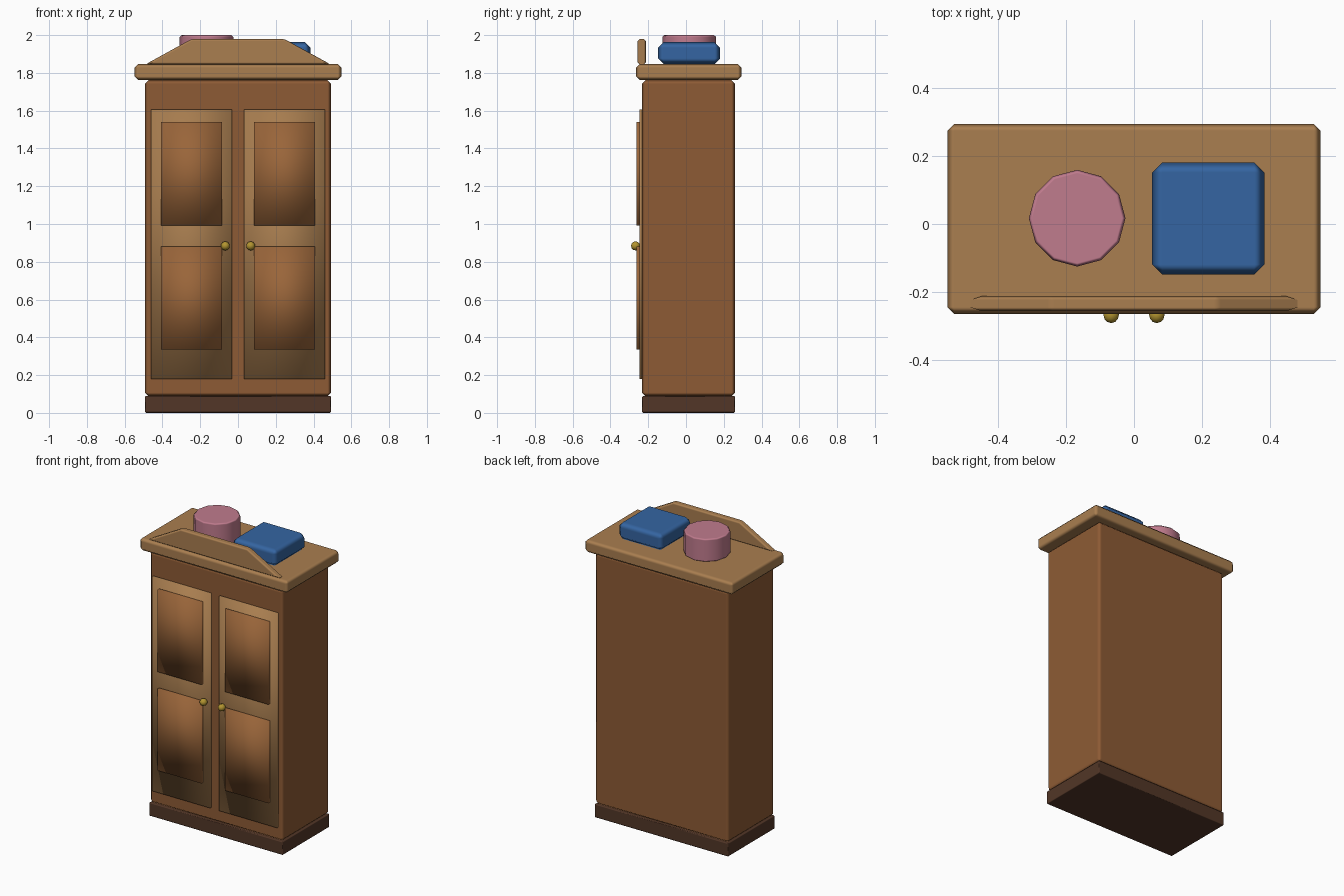
import bpy, bmesh, math
from mathutils import Matrix

if "Cube" in bpy.data.objects:
    bpy.data.objects.remove(bpy.data.objects["Cube"])


def material(name, r, g, b):
    m = bpy.data.materials.new(name)
    m.diffuse_color = (r, g, b, 1)
    m.use_nodes = True
    m.node_tree.nodes["Principled BSDF"].inputs["Base Color"].default_value = m.diffuse_color
    return m


WOOD = material("wood", 0.27, 0.105, 0.035, )
LIGHT = material("light_wood", 0.40, 0.21, 0.08)
PANEL = material("panel_wood", 0.32, 0.13, 0.042)
DARK = material("dark_wood", 0.085, 0.037, 0.02)
BRASS = material("brass", 0.45, 0.30, 0.03)
PINK = material("pink", 0.53, 0.20, 0.27)
BLUE = material("blue", 0.035, 0.13, 0.36)


def finish(name, bm, mat, bevel=0):
    bmesh.ops.recalc_face_normals(bm, faces=bm.faces)
    for f in bm.faces:
        f.smooth = True
    me = bpy.data.meshes.new(name)
    bm.to_mesh(me)
    bm.free()
    me.materials.append(mat)
    ob = bpy.data.objects.new(name, me)
    bpy.context.collection.objects.link(ob)
    if bevel:
        mod = ob.modifiers.new("bevel", 'BEVEL')
        mod.width = bevel
        mod.segments = 1
        mod.limit_method = 'ANGLE'
        mod.angle_limit = math.radians(35 if name == "hat_box" else 20)
        mod.harden_normals = True
    return ob


def box(name, x, y, z, mat, bevel=0):
    """Box from (min, max) ranges on each axis."""
    bm = bmesh.new()
    bmesh.ops.create_cube(bm, size=1)
    for v in bm.verts:
        v.co = [r[0] if c < 0 else r[1] for c, r in zip(v.co, (x, y, z))]
    return finish(name, bm, mat, bevel)


# Carcass
box("plinth", (-0.493, 0.493), (-0.233, 0.26), (0, 0.09), DARK, 0.006)
box("body", (-0.493, 0.493), (-0.233, 0.26), (0.088, 1.762), WOOD, 0.02)
box("cornice", (-0.548, 0.548), (-0.264, 0.294), (1.762, 1.847), LIGHT, 0.02)

# Pediment board on the front of the cornice
bm = bmesh.new()
profile = [(-0.49, 1.845), (0.49, 1.845), (0.245, 1.98), (-0.245, 1.98)]
face = bm.faces.new([bm.verts.new((x, -0.256, z)) for x, z in profile])
ext = bmesh.ops.extrude_face_region(bm, geom=[face])
for v in ext["geom"]:
    if isinstance(v, bmesh.types.BMVert):
        v.co.y = -0.212
finish("pediment", bm, LIGHT, 0.011)

# Doors with two raised panels and a knob each
for side, s in (("left", -1), ("right", 1)):
    def span(a, b):
        return tuple(sorted((s * a, s * b)))
    box(side + "_door", span(0.032, 0.46), (-0.247, -0.225), (0.18, 1.606), LIGHT)
    for level, z in (("upper", (0.992, 1.54)), ("lower", (0.335, 0.88))):
        box(f"{side}_{level}_panel", span(0.086, 0.408), (-0.262, -0.24), z, PANEL)
    bm = bmesh.new()
    bmesh.ops.create_uvsphere(bm, u_segments=10, v_segments=6, radius=0.024,
                              matrix=Matrix.Translation((s * 0.067, -0.267, 0.884))
                              @ Matrix.Rotation(math.pi / 2, 4, 'X'))
    finish(side + "_knob", bm, BRASS)

# Boxes stored on top
bm = bmesh.new()
bmesh.ops.create_cone(bm, cap_ends=True, segments=12, radius1=0.142, radius2=0.142,
                      depth=0.155, matrix=Matrix.Translation((-0.167, 0.017, 1.9225)))
finish("hat_box", bm, PINK, 0.01)
box("storage_box", (0.053, 0.383), (-0.149, 0.181), (1.847, 1.963), BLUE, 0.03)
